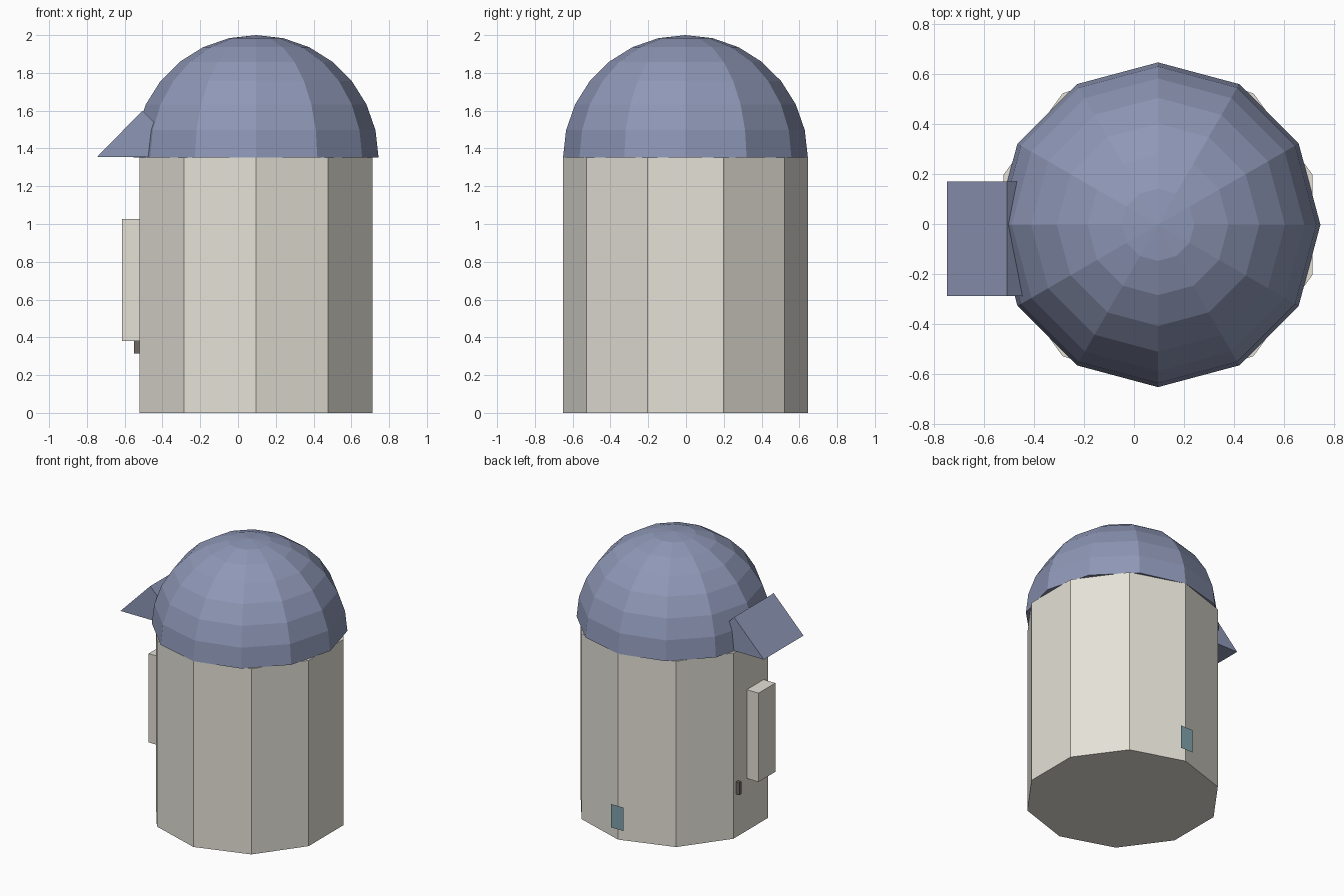
import bpy, bmesh, math

if "Cube" in bpy.data.objects:
    bpy.data.objects.remove(bpy.data.objects["Cube"])

CX, CY, R, WALL = 0.096, -0.003, 0.648, 1.353


def mat(name, rgb):
    m = bpy.data.materials.new(name)
    m.diffuse_color = (*rgb, 1)
    m.use_nodes = True
    m.node_tree.nodes["Principled BSDF"].inputs["Base Color"].default_value = m.diffuse_color
    return m


plaster = mat("plaster", (0.78, 0.75, 0.68))
slate = mat("slate", (0.27, 0.31, 0.47))
teal = mat("teal", (0.22, 0.36, 0.41))
dark = mat("dark_metal", (0.16, 0.14, 0.13))


def finish(name, bm, material):
    bmesh.ops.recalc_face_normals(bm, faces=bm.faces)
    me = bpy.data.meshes.new(name)
    bm.to_mesh(me)
    bm.free()
    me.materials.append(material)
    ob = bpy.data.objects.new(name, me)
    bpy.context.collection.objects.link(ob)
    return ob


def box(name, lo, hi, material):
    bm = bmesh.new()
    bmesh.ops.create_cube(bm, size=1)
    for v in bm.verts:
        v.co = [(a + b) / 2 + c * (b - a) for a, b, c in zip(lo, hi, v.co)]
    return finish(name, bm, material)


def ring(bm, n, radius, z, start):
    return [bm.verts.new((CX + radius * math.cos(start + math.tau * i / n),
                          CY + radius * math.sin(start + math.tau * i / n), z))
            for i in range(n)]


def bridge(bm, a, b):
    n = len(a)
    for i in range(n):
        j = (i + 1) % n
        bm.faces.new((a[i], a[j], b[j], b[i]))


# ten-sided tower wall
bm = bmesh.new()
low, high = (ring(bm, 10, R, z, math.pi / 2) for z in (0, WALL))
bridge(bm, low, high)
bm.faces.new(low)
bm.faces.new(high)
finish("tower_wall", bm, plaster)

# twelve-sided domed roof
bm = bmesh.new()
rings = []
for k in range(7):
    a = math.pi / 2 * k / 7
    rings.append(ring(bm, 12, R * math.cos(a), WALL + (2 - WALL) * math.sin(a), 0))
for a, b in zip(rings, rings[1:]):
    bridge(bm, a, b)
bm.faces.new(rings[0])
tip = bm.verts.new((CX, CY, 2))
for i in range(12):
    bm.faces.new((rings[-1][i], rings[-1][(i + 1) % 12], tip))
finish("dome_roof", bm, slate)

# gabled awning over the door
bm = bmesh.new()
ends = [[bm.verts.new((x, y, z)) for x, z in ((-0.746, 1.355), (-0.506, 1.6), (-0.266, 1.355))]
        for y in (-0.287, 0.17)]
bridge(bm, *ends)
for e in ends:
    bm.faces.new(e)
finish("awning", bm, slate)

# raised door panel and its handle
box("door_panel", (-0.615, -0.15, 0.38), (-0.5, 0.043, 1.027), plaster)
box("handle", (-0.55, 0.145, 0.315), (-0.51, 0.17, 0.405), dark)

# flat vent at the back
bm = bmesh.new()
bm.faces.new([bm.verts.new((CX + dx, 0.655, z))
              for dx, z in ((0.05, 0.08), (-0.05, 0.08), (-0.05, 0.25), (0.05, 0.25))])
finish("rear_vent", bm, teal)
